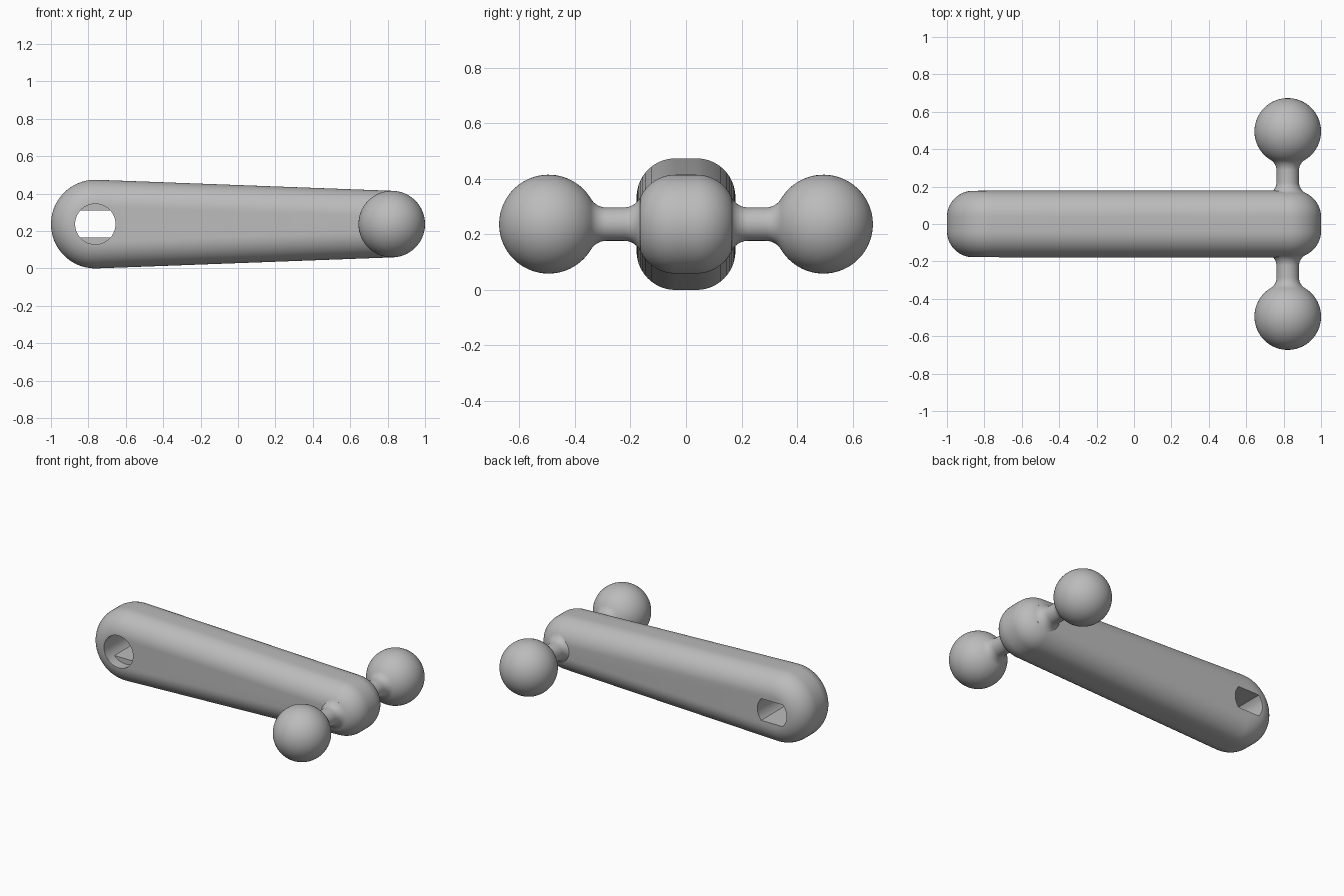
import bpy, bmesh
from math import sin, cos, pi, acos, asin, sqrt, hypot, atan2
from mathutils import Vector

cube = bpy.data.objects.get("Cube")
if cube:
    bpy.data.objects.remove(cube, do_unlink=True)

Z = 0.237                      # height of the lever axis
BIG_X, BIG_R = -0.763, 0.237   # wide end
HUB_X, HUB_R = 0.822, 0.178    # narrow end
HALF, ROUND = 0.178, 0.14      # half thickness and edge rounding
BALL_Y, NECK_R, FILLET = 0.495, 0.06, 0.065
HOLE_R, SLOT_H, BORE = 0.108, 0.073, 0.07

grey = bpy.data.materials.new("plain grey")
grey.use_nodes = True
grey.diffuse_color = (0.5, 0.5, 0.5, 1)
grey.node_tree.nodes["Principled BSDF"].inputs["Base Color"].default_value = (0.5, 0.5, 0.5, 1)


def loft(name, rings):
    """Skin a stack of equal-count rings and cap both ends."""
    bm = bmesh.new()
    loops = [[bm.verts.new(p) for p in ring] for ring in rings]
    n = len(loops[0])
    for a, b in zip(loops, loops[1:]):
        for i in range(n):
            j = (i + 1) % n
            bm.faces.new((a[i], a[j], b[j], b[i]))
    bm.faces.new(loops[0])
    bm.faces.new(loops[-1])
    bmesh.ops.recalc_face_normals(bm, faces=bm.faces)
    mesh = bpy.data.meshes.new(name)
    bm.to_mesh(mesh)
    bm.free()
    mesh.materials.append(grey)
    obj = bpy.data.objects.new(name, mesh)
    bpy.context.collection.objects.link(obj)
    return obj


def select(obj):
    bpy.ops.object.select_all(action='DESELECT')
    obj.select_set(True)
    bpy.context.view_layer.objects.active = obj


def smooth(obj):
    select(obj)
    bpy.ops.object.shade_smooth_by_angle(angle=pi / 6)


def arc(cx, cy, r, a0, a1, n):
    return [(cx + r * cos(a0 + (a1 - a0) * i / n), cy + r * sin(a0 + (a1 - a0) * i / n))
            for i in range(n + 1)]


# Tapered lever arm: outline of two tangent circles, with rounded long edges
def arm_ring(y, inset):
    phi = acos((BIG_R - HUB_R) / (HUB_X - BIG_X))
    pts = arc(BIG_X, Z, BIG_R - inset, phi, 2 * pi - phi, 40)
    pts += arc(HUB_X, Z, HUB_R - inset, -phi, phi, 40)
    return [(x, y, z) for x, z in pts]


edge = [(HALF - ROUND + ROUND * sin(t), ROUND * (1 - cos(t)))
        for t in (pi / 2 * i / 14 for i in range(15))]
rings = [arm_ring(-y, d) for y, d in reversed(edge)] + [arm_ring(y, d) for y, d in edge]
arm = loft("lever_arm", rings)

# Round counterbore at the front, then a flat-sided slot through to the back
alpha = asin(SLOT_H / HOLE_R)
bore_outline = arc(BIG_X, Z, HOLE_R, 0, 2 * pi, 48)[:-1]
slot_outline = (arc(BIG_X, Z, HOLE_R, -alpha, alpha, 16)
                + arc(BIG_X, Z, HOLE_R, pi - alpha, pi + alpha, 16))
cuts = (("bore_cutter", bore_outline, -0.3, BORE - HALF),
        ("slot_cutter", slot_outline, -0.25, 0.3))
for name, outline, y0, y1 in cuts:
    cutter = loft(name, [[(x, y, z) for x, z in outline] for y in (y0, y1)])
    cutter.hide_render = True
    mod = arm.modifiers.new(name, 'BOOLEAN')
    mod.operation = 'DIFFERENCE'
    mod.solver = 'EXACT'
    mod.object = cutter
    select(arm)
    bpy.ops.object.modifier_apply(modifier=name)
    bpy.data.objects.remove(cutter, do_unlink=True)
smooth(arm)

# Side pins: filleted neck and ball, turned about the cross axis
core = HALF - ROUND
height = NECK_R + FILLET
hub_y = core + sqrt((ROUND + FILLET) ** 2 - (height - (HUB_R - ROUND)) ** 2)
ball_y = BALL_Y - sqrt((HUB_R + FILLET) ** 2 - height ** 2)
hub_a = atan2(HUB_R - ROUND - height, core - hub_y)
ball_a = atan2(-height, BALL_Y - ball_y)
touch = atan2(height, ball_y - BALL_Y)
profile = arc(hub_y, height, FILLET, hub_a, -pi / 2, 10)
profile.insert(0, (0.1, profile[0][1]))
profile += arc(ball_y, height, FILLET, -pi / 2, ball_a, 10)
profile += arc(BALL_Y, 0, HUB_R, touch, 0.02, 32)[1:]

for side, name in ((1, "back_ball_pin"), (-1, "front_ball_pin")):
    pin = loft(name, [[(HUB_X + r * cos(a), side * y, Z + r * sin(a))
                       for a in (2 * pi * i / 56 for i in range(56))] for y, r in profile])
    smooth(pin)
